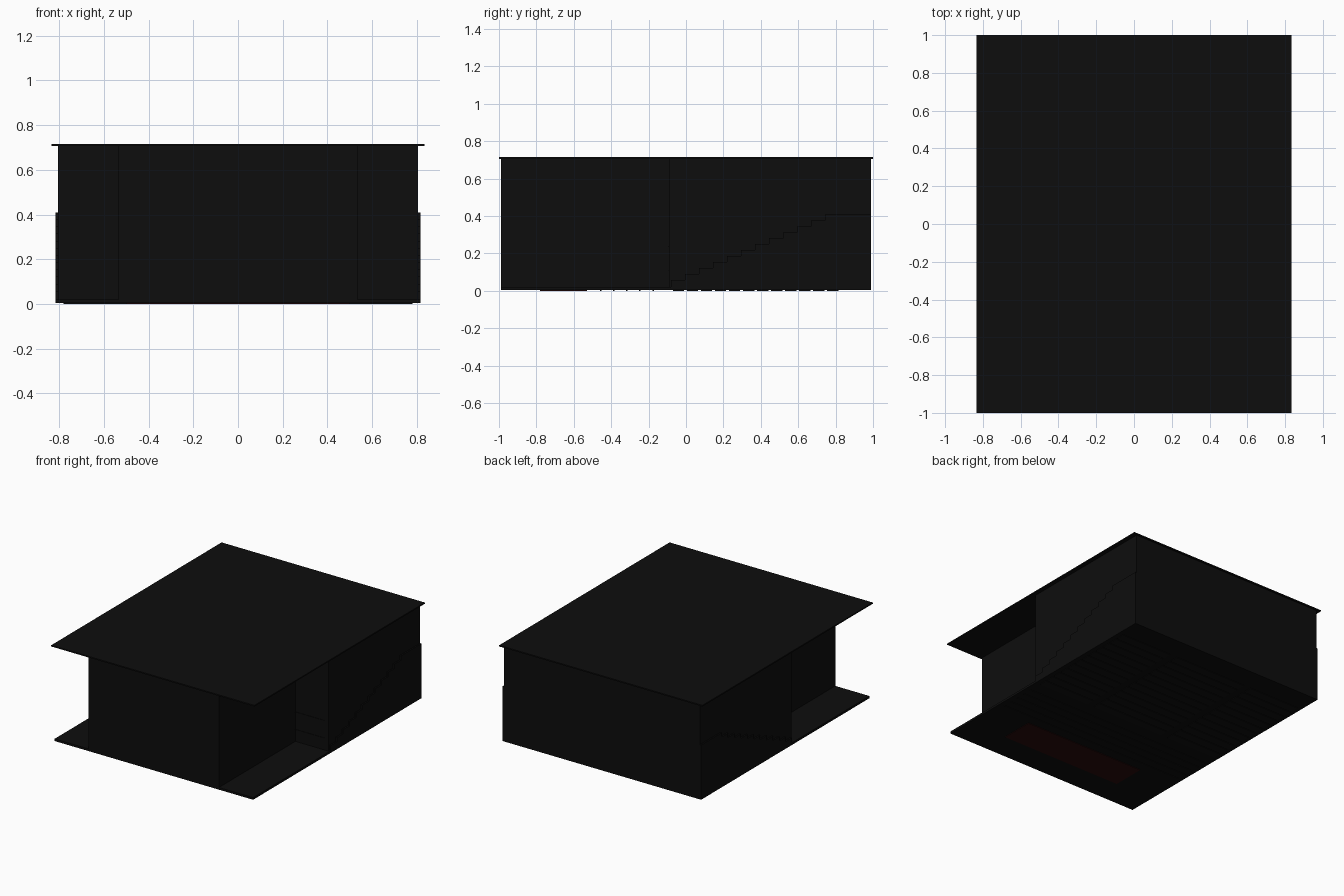
import bpy
import bmesh

cube = bpy.data.objects.get("Cube")
if cube:
    bpy.data.objects.remove(cube, do_unlink=True)


def material(name, rgb):
    m = bpy.data.materials.new(name)
    m.use_nodes = True
    color = (*rgb, 1)
    m.diffuse_color = color
    m.node_tree.nodes["Principled BSDF"].inputs["Base Color"].default_value = color
    return m


black = material("soft black", (.004, .004, .004))
grey_black = material("lighter black", (.0055, .0055, .0055))
red = material("dark red", (.02, .003, .003))


def make_object(name, bm, mat):
    bmesh.ops.recalc_face_normals(bm, faces=bm.faces)
    mesh = bpy.data.meshes.new(name)
    bm.to_mesh(mesh)
    bm.free()
    mesh.materials.append(mat)
    ob = bpy.data.objects.new(name, mesh)
    bpy.context.collection.objects.link(ob)
    return ob


def box(name, x, y, z, mat):
    """Box from (low, high) ranges on each axis."""
    bm = bmesh.new()
    bmesh.ops.create_cube(bm, size=1)
    for v in bm.verts:
        v.co = [r[0] if c < 0 else r[1] for c, r in zip(v.co, (x, y, z))]
    return make_object(name, bm, mat)


def prism(name, points, offset, mat, caps=True):
    """Extrude a closed outline along an offset."""
    bm = bmesh.new()
    face = bm.faces.new([bm.verts.new(p) for p in points])
    ext = bmesh.ops.extrude_face_region(bm, geom=[face], use_keep_orig=True)
    verts = [g for g in ext["geom"] if isinstance(g, bmesh.types.BMVert)]
    bmesh.ops.translate(bm, vec=offset, verts=verts)
    if not caps:
        flat = [f for f in bm.faces if len(f.verts) > 4]
        bmesh.ops.delete(bm, geom=flat, context="FACES_ONLY")
    return make_object(name, bm, mat)


HALL, STAGE, BLOCK = .806, .535, .816
END, NECK = .988, -.09
FLOOR_TOP, WALL_TOP = .02, .706

# Roof and floor slabs
box("roof", (-.835, .835), (-1, 1), (WALL_TOP, .715), black)
box("floor", (-BLOCK, BLOCK), (-END, END), (.004, FLOOR_TOP), black)

# Outer walls: narrow stage house opening into a wide hall
half = [(STAGE, -END), (STAGE, NECK), (HALL, NECK), (HALL, END)]
outline = half + [(-x, y) for x, y in reversed(half)]
walls = prism("walls", [(x, y, FLOOR_TOP) for x, y in outline],
              (0, 0, WALL_TOP - FLOOR_TOP), black, caps=False)
shell = walls.modifiers.new("thickness", "SOLIDIFY")
shell.thickness = .015
shell.offset = -1

# Stepped seating block, showing slightly through the side walls
ROWS, DEPTH, RISE = 12, .075, .032
profile = [(END, FLOOR_TOP), (NECK + .01, FLOOR_TOP)]
for i in range(ROWS):
    y, z = NECK + .01 + i * DEPTH, .058 + i * RISE
    profile += [(y, z), (y + DEPTH if i < ROWS - 1 else END, z)]
prism("seating_steps", [(-BLOCK, y, z) for y, z in profile],
      (2 * BLOCK, 0, 0), black)

# Benches on each step, split by two aisles
for i in range(ROWS):
    y, z = NECK + .035 + i * DEPTH, .058 + i * RISE
    for x in ((-.74, -.36), (-.28, .28), (.36, .74)):
        box("bench", x, (y, y + .035), (z, z + .03), grey_black)

# Raised stage and its carpet
box("stage", (-.5, .5), (-.9, -.4), (FLOOR_TOP, .08), black)
box("stage_carpet", (-.48, .48), (-.8, -.5), (.08, .085), red)

# Thin trims beside the stage house
for side in (-1, 1):
    x = sorted((side * STAGE, side * .78))
    for z in (.105, .235):
        box("entry_trim", x, (NECK - .004, NECK), (z, z + .005), black)

# Underside panels: stage inset, seating rows and joists
box("underside_stage_panel", (-.5, .5), (-.78, -.53), (0, .004), red)
for i in range(ROWS):
    y = NECK + .02 + i * DEPTH
    for x in ((-.78, -.36), (-.3, .3), (.36, .78)):
        box("underside_row", x, (y, y + .06), (0, .004), grey_black)
for i in range(5):
    y = -.46 + i * .07
    box("underside_joist", (-.78, .78), (y, y + .008), (0, .004), grey_black)
